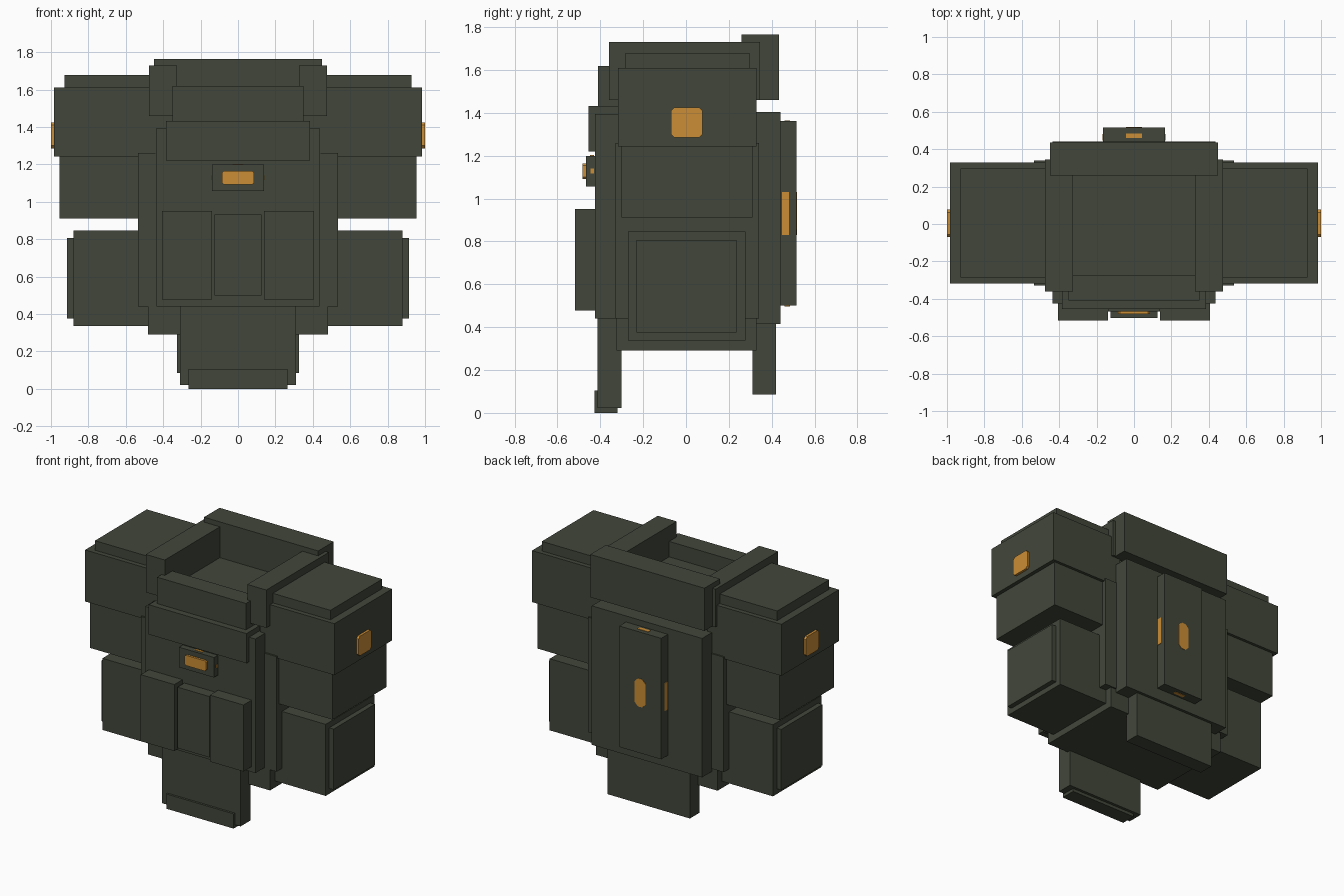
import bpy, bmesh

cube = bpy.data.objects.get("Cube")
if cube:
    bpy.data.objects.remove(cube, do_unlink=True)


def make_material(name, color):
    mat = bpy.data.materials.new(name)
    mat.use_nodes = True
    mat.diffuse_color = color
    bsdf = next(n for n in mat.node_tree.nodes if n.type == "BSDF_PRINCIPLED")
    bsdf.inputs["Base Color"].default_value = color
    bsdf.inputs["Roughness"].default_value = 0.8
    return mat


green = make_material("dark_olive", (0.053, 0.062, 0.042, 1))
orange = make_material("amber", (0.60, 0.27, 0.036, 1))


def box(name, x, y, z, mat=green, chamfer=0, axis=0):
    """Box from (min, max) ranges; chamfer cuts the edges parallel to axis."""
    ranges = (x, y, z)
    bm = bmesh.new()
    bmesh.ops.create_cube(bm, size=1)
    for v in bm.verts:
        v.co = [r[0] + (c + 0.5) * (r[1] - r[0]) for r, c in zip(ranges, v.co)]
    if chamfer:
        edges = [e for e in bm.edges
                 if abs((e.verts[0].co - e.verts[1].co).normalized()[axis]) > 0.9]
        bmesh.ops.bevel(bm, geom=edges, offset=chamfer, segments=1,
                        profile=0.5, affect="EDGES")
    mesh = bpy.data.meshes.new(name)
    bm.to_mesh(mesh)
    bm.free()
    mesh.materials.append(mat)
    obj = bpy.data.objects.new(name, mesh)
    bpy.context.scene.collection.objects.link(obj)
    return obj


def centred(name, half, y, z, **kw):
    return box(name, (-half, half), y, z, **kw)


def pair(name, x, y, z, **kw):
    box("left_" + name, x, y, z, **kw)
    box("right_" + name, (-x[1], -x[0]), y, z, **kw)


# Torso
centred("torso", 0.48, (-0.325, 0.33), (0.29, 1.26))
centred("upper_chest", 0.43, (-0.31, 0.32), (1.2, 1.51))
pair("flank_panel", (0.44, 0.535), (-0.33, 0.34), (0.44, 1.26))
centred("front_plate", 0.435, (-0.425, -0.3), (0.44, 1.395))
centred("back_plate", 0.435, (0.31, 0.44), (0.415, 1.405))

# Collar
pair("shoulder_strap", (0.325, 0.475), (-0.36, 0.345), (1.46, 1.73))
centred("back_collar", 0.45, (0.26, 0.435), (1.46, 1.765))
centred("front_collar", 0.35, (-0.41, -0.275), (1.38, 1.62))
centred("chest_pad", 0.385, (-0.455, -0.31), (1.22, 1.432))

# Hanging flaps
centred("front_flap", 0.31, (-0.413, -0.3), (0.022, 0.45))
centred("front_flap_trim", 0.265, (-0.428, -0.32), (0, 0.105))
centred("back_flap", 0.325, (0.31, 0.42), (0.085, 0.45))

# Pouches
pair("pouch", (0.14, 0.405), (-0.517, -0.4), (0.478, 0.952))
centred("middle_pouch", 0.125, (-0.502, -0.4), (0.498, 0.932))

# Chest badge with its lamp
centred("badge", 0.138, (-0.467, -0.4), (1.057, 1.2))
centred("badge_lamp", 0.085, (-0.482, -0.46), (1.092, 1.165),
        mat=orange, chamfer=0.01, axis=1)
centred("badge_lamp_top", 0.03, (-0.447, -0.43), (1.195, 1.203), mat=orange)
pair("badge_side_lamp", (0.135, 0.141), (-0.446, -0.43), (1.117, 1.14), mat=orange)

# Back pack with lamps on each face
centred("back_pack", 0.165, (0.42, 0.515), (0.5, 1.362))
centred("pack_rear_lamp", 0.042, (0.51, 0.518), (0.83, 1.03),
        mat=orange, chamfer=0.025, axis=1)
pair("pack_side_lamp", (0.16, 0.168), (0.447, 0.48), (0.83, 1.03), mat=orange)
for place, z in (("top", 1.362), ("bottom", 0.5)):
    centred("pack_lamp_" + place, 0.042, (0.46, 0.485), (z - 0.003, z + 0.003),
            mat=orange)

# Arms
pair("shoulder", (0.40, 0.983), (-0.318, 0.33), (1.243, 1.61))
pair("shoulder_cap", (0.42, 0.928), (-0.285, 0.298), (1.6, 1.678))
pair("upper_arm", (0.45, 0.955), (-0.3, 0.31), (0.912, 1.25))
pair("forearm", (0.45, 0.88), (-0.27, 0.278), (0.337, 0.847))
pair("forearm_guard", (0.87, 0.915), (-0.23, 0.235), (0.375, 0.807))
pair("shoulder_lamp", (0.97, 1.0), (-0.07, 0.077), (1.285, 1.425),
     mat=orange, chamfer=0.015, axis=0)
